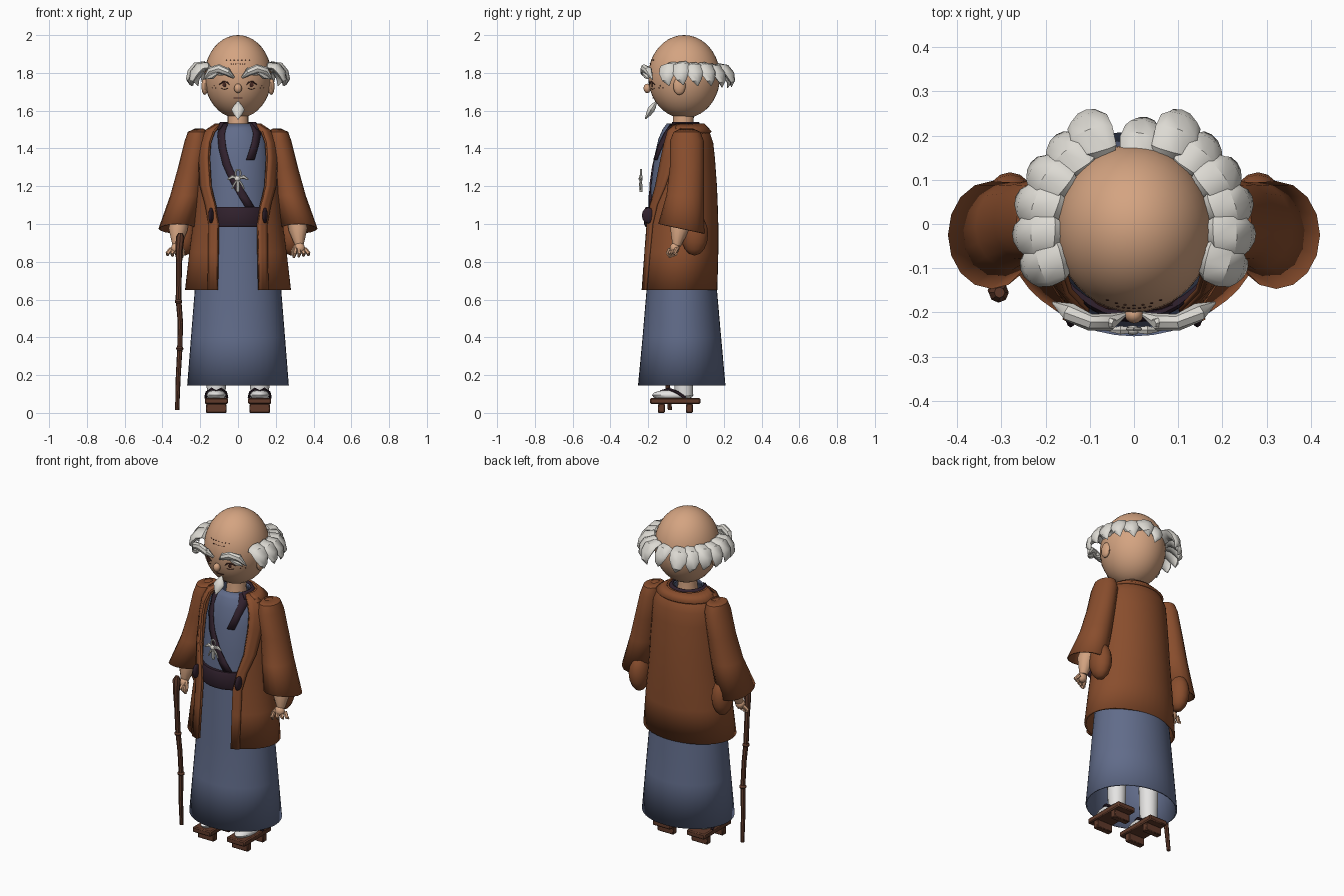
import bpy, bmesh, math
from mathutils import Vector

if "Cube" in bpy.data.objects:
    bpy.data.objects.remove(bpy.data.objects["Cube"])

def mat(name, rgb):
    m = bpy.data.materials.new(name)
    m.diffuse_color = (*rgb, 1)
    m.use_nodes = True
    m.node_tree.nodes["Principled BSDF"].inputs["Base Color"].default_value = m.diffuse_color
    return m

SKIN = mat("skin", (0.66, 0.37, 0.22))
COAT = mat("rust_cloth", (0.25, 0.075, 0.026))
ROBE = mat("blue_cloth", (0.12, 0.15, 0.255))
PLUM = mat("plum_cloth", (0.03, 0.015, 0.026))
HAIR = mat("white_hair", (0.72, 0.70, 0.65))
WOOD = mat("dark_wood", (0.115, 0.042, 0.023))
SOCK = mat("white_sock", (0.78, 0.77, 0.76))
LINE = mat("dark_line", (0.06, 0.02, 0.015))

def finish(name, bm, m):
    bmesh.ops.recalc_face_normals(bm, faces=bm.faces[:])
    me = bpy.data.meshes.new(name)
    bm.to_mesh(me)
    bm.free()
    me.materials.append(m)
    ob = bpy.data.objects.new(name, me)
    bpy.context.collection.objects.link(ob)
    return ob

def loft(name, rings, m, closed=True, caps=True, thick=0):
    """Skin a list of point rings."""
    bm = bmesh.new()
    vs = [[bm.verts.new(p) for p in r] for r in rings]
    n = len(rings[0])
    for a, b in zip(vs, vs[1:]):
        for i in range(n if closed else n - 1):
            j = (i + 1) % n
            bm.faces.new((a[i], a[j], b[j], b[i]))
    if caps and closed:
        bm.faces.new(vs[0])
        bm.faces.new(vs[-1])
    ob = finish(name, bm, m)
    if thick:
        s = ob.modifiers.new("thickness", 'SOLIDIFY')
        s.thickness, s.offset = thick, 0
    return ob

def tube(name, pts, radii, m, n=8, ref=(0, 1, 0)):
    """Tapered tube; a radius may be a (wide, thin) pair, thin lies nearest ref."""
    pts = [Vector(p) for p in pts]
    rings = []
    for i, p in enumerate(pts):
        t = (pts[min(i + 1, len(pts) - 1)] - pts[max(i - 1, 0)]).normalized()
        side = t.cross(Vector(ref)).normalized()
        nor = side.cross(t)
        r = radii[i] if isinstance(radii, (list, tuple)) else radii
        a, b = r if isinstance(r, tuple) else (r, r)
        rings.append([p + side * a * math.cos(k * math.tau / n) + nor * b * math.sin(k * math.tau / n)
                      for k in range(n)])
    return loft(name, rings, m)

def ball(name, c, r, m, seg=16):
    bm = bmesh.new()
    bmesh.ops.create_uvsphere(bm, u_segments=seg, v_segments=max(6, seg // 2), radius=1)
    for v in bm.verts:
        v.co = Vector((c[0] + v.co.x * r[0], c[1] + v.co.y * r[1], c[2] + v.co.z * r[2]))
    return finish(name, bm, m)

def box(name, c, size, m, bevel=0.006):
    bm = bmesh.new()
    bmesh.ops.create_cube(bm, size=1)
    for v in bm.verts:
        v.co = Vector([c[i] + v.co[i] * size[i] for i in range(3)])
    ob = finish(name, bm, m)
    b = ob.modifiers.new("bevel", 'BEVEL')
    b.width, b.segments = bevel, 1
    return ob

def sample(profile, z):
    """Linear lookup of (z, values...) rows."""
    for a, b in zip(profile, profile[1:]):
        if z <= b[0]:
            f = max(0, (z - a[0]) / (b[0] - a[0]))
            return [u + (v - u) * f for u, v in zip(a[1:], b[1:])]
    return profile[-1][1:]

def on_body(profile, t, z, grow=0):
    rx, y0, y1 = sample(profile, z)[:3]
    cy = (y0 + y1) / 2
    return Vector(((rx + grow) * math.sin(t), cy - ((y1 - y0) / 2 + grow) * math.cos(t), z))

# Garment profiles: z, half width, front y, back y (coat adds the front opening)
robe = [(.145, .265, -.25, .205), (.4, .245, -.226, .182), (.65, .225, -.205, .16), (1.0, .185, -.197, .14),
        (1.2, .18, -.182, .13), (1.35, .168, -.165, .12), (1.45, .148, -.142, .10), (1.5, .11, -.12, .07),
        (1.53, .078, -.098, .052)]
coat = [(.65, .275, -.235, .16, .108), (.85, .252, -.222, .165, .104), (1.0, .232, -.213, .165, .102),
        (1.1, .222, -.206, .162, .118), (1.2, .214, -.197, .158, .143), (1.35, .203, -.178, .147, .152),
        (1.43, .195, -.155, .138, .146), (1.49, .165, -.132, .118, .125), (1.525, .105, -.105, .08, .09)]

loft("robe", [[on_body(robe, k * math.tau / 40, r[0]) for k in range(40)] for r in robe],
     ROBE, caps=False, thick=.008)

def coat_ring(z):
    rx, _, _, op = sample(coat, z)
    t0 = math.asin(min(op / rx, .9))
    return [on_body(coat, t0 + (math.tau - 2 * t0) * k / 36, z) for k in range(37)]
loft("coat_body", [coat_ring(r[0]) for r in coat], COAT, closed=False, thick=.012)

# Coat lapels and back collar
for s, side in ((1, "left"), (-1, "right")):
    rows = []
    for r in coat:
        rx, _, _, op = r[1:]
        t0 = math.asin(min(op / rx, .9))
        t1 = math.asin(min((op + .045) / rx, .99))
        rows.append([on_body(coat, s * (t0 + (t1 - t0) * k / 3), r[0], .01) for k in range(4)])
    loft("lapel_" + side, rows, COAT, closed=False, thick=.014)
loft("coat_collar", [[on_body(coat, 1.2 + (math.tau - 2.4) * k / 20, z, g) for k in range(21)]
                     for z, g in ((1.485, .012), (1.527, .012))], COAT, closed=False, thick=.014)

# Robe collar: crossing bands plus a band behind the neck
def band(name, path):
    rows = []
    for x, z, w in path:
        row = []
        for k in (-1, 0, 1):
            rx = sample(robe, z)[0]
            t = math.asin(max(-.97, min(.97, (x + k * w) / rx)))
            row.append(on_body(robe, t, z, .008))
        rows.append(row)
    loft(name, rows, PLUM, closed=False, thick=.009)
band("collar_band_long", [(-.067, 1.528, .017), (-.083, 1.48, .017), (-.078, 1.4, .018), (-.055, 1.31, .02),
                          (-.015, 1.22, .022), (.03, 1.14, .023), (.065, 1.08, .023)])
band("collar_band_short", [(.075, 1.528, .016), (.095, 1.48, .018), (.085, 1.42, .018), (.062, 1.34, .02)])
loft("collar_back", [[on_body(robe, 1.0 + (math.tau - 2) * k / 20, z, g) for k in range(21)]
                     for z, g in ((1.5, .01), (1.537, .012))], PLUM, closed=False, thick=.012)

# Belt with side knots
loft("belt", [[Vector((.185 * math.sin(k * math.tau / 32), -.03 - ry * math.cos(k * math.tau / 32), z))
               for k in range(32)] for z, ry in ((.985, .185), (1.0, .193), (1.075, .191), (1.09, .183))], PLUM)
for s in (1, -1):
    ball("belt_knot", (s * .143, -.2, 1.045), (.014, .034, .042), PLUM, 12)

# Cord ornament on the chest
C = [Vector((.014 * math.sin(a), -.238, 1.268 + .02 * math.cos(a))) for a in [i * math.tau / 10 for i in range(11)]]
tube("ornament_ring", C, .005, HAIR, 6)
ball("ornament_knot", (-.003, -.24, 1.24), (.017, .011, .015), HAIR, 10)
for s in (1, -1):
    tube("ornament_loop", [(0, -.24, 1.24), (s * .03, -.24, 1.25), (s * .055, -.24, 1.235)], [.006, .011, .004], HAIR, 6)
    tube("ornament_tail", [(0, -.24, 1.24), (s * .02, -.24, 1.21), (s * .032, -.24, 1.185)], [.004, .006, .004], HAIR, 6)
tube("ornament_tassel", [(0, -.24, 1.24), (0, -.24, 1.2), (0, -.238, 1.17)], [.006, .011, .009], HAIR, 6)

# Sleeves, arms and hands: sleeve rows are x, y, z, half x, half y
sleeve = [(.205, .005, 1.502, .02, .03), (.213, .005, 1.485, .05, .068), (.218, .005, 1.44, .06, .085),
          (.245, .005, 1.3, .068, .087), (.275, -.005, 1.15, .08, .095), (.322, -.025, .975, .095, .118)]
for s, side in ((1, "left"), (-1, "right")):
    rings = [[Vector((s * (x + rx * math.cos(a)), y + ry * math.sin(a),
                      z - (.025 * math.sin(a) if z < 1 else 0)))
              for a in [k * math.tau / 16 for k in range(16)]] for x, y, z, rx, ry in sleeve]
    ob = loft("sleeve_" + side, rings, COAT, caps=False, thick=.008)
    ball("shoulder_" + side, (s * .21, .005, 1.46), (.05, .07, .045), COAT)
    ball("sleeve_pouch_" + side, (s * .28, .045, .945), (.058, .072, .112), COAT)
    tube("forearm_" + side, [(s * .29, 0, 1.12), (s * .318, -.035, .97), (s * .325, -.05, .885)],
         [.045, .05, .022], SKIN, 12)
    ball("palm_" + side, (s * .325, -.06, .872), (.03, .026, .03), SKIN, 12)
    for k in range(4):
        x, y = .305 + k * .016, -.085 + k * .012
        tube("finger_" + side, [(s * x, y, .87), (s * (x + .008 * k - .004), y - .012, .845),
                                (s * (x + .01 * k - .01), y + .002, .823 + .004 * k)], [.011, .011, .007], SKIN, 6)
    tube("thumb_" + side, [(s * .31, -.06, .885), (s * .292, -.08, .86), (s * .285, -.09, .835)],
         [.012, .011, .006], SKIN, 6)

# Walking stick
tube("walking_stick", [(-.322, -.085, .015), (-.317, -.1, .18), (-.308, -.11, .34), (-.305, -.125, .48),
                       (-.315, -.13, .6), (-.312, -.145, .76), (-.312, -.15, .86), (-.306, -.155, .93), (-.304, -.155, .952)],
     [.011, .013, .014, .014, .015, .015, .019, .023, .012], WOOD)
for x, y, z in ((-.308, -.11, .34), (-.315, -.13, .59)):
    ball("stick_knob", (x, y, z), (.021, .021, .014), WOOD, 10)

# Feet and wooden sandals
for s, side in ((1, "left"), (-1, "right")):
    cx = s * .115
    box("sandal_board_" + side, (cx, -.057, .063), (.122, .265, .033), WOOD)
    for y in (-.13, .018):
        box("sandal_tooth_" + side, (cx, y, .024), (.108, .036, .048), WOOD, .004)
    tube("sock_leg_" + side, [(cx, -.01, .09), (cx, -.012, .16), (cx, -.012, .3)], [.048, .052, .056], SOCK, 14)
    ball("sock_foot_" + side, (cx, -.07, .094), (.052, .11, .03), SOCK)
    for e in (1, -1):
        tube("sandal_strap_" + side, [(cx + e * .056, -.005, .08), (cx + e * .05, -.045, .108),
                                      (cx + e * .025, -.09, .126), (cx, -.135, .112)], .008, PLUM, 6)

# Head, neck, nose and ears
ball("head", (0, -.01, 1.78), (.178, .19, .22), SKIN, 40)
tube("neck", [(0, -.015, 1.47), (0, -.015, 1.53), (0, -.012, 1.62)], [.065, .055, .055], SKIN, 20)
ball("nose", (0, -.205, 1.718), (.021, .02, .025), SKIN, 12)
for s in (1, -1):
    ball("ear", (s * .176, -.035, 1.73), (.018, .033, .047), SKIN, 14)

def face(x, z, out=.002):
    return Vector((x, -.01 - .19 * math.sqrt(1 - (x / .178) ** 2 - ((z - 1.78) / .22) ** 2) - out, z))

# Painted face lines, eyes and mouth
for s in (1, -1):
    tube("eye_lash", [face(s * x, z) for x, z in ((.045, 1.738), (.06, 1.752), (.08, 1.752), (.1, 1.738))],
         [.002, .004, .004, .002], LINE, 6)
    ball("eye", face(s * .072, 1.738, 0), (.011, .004, .014), LINE, 10)
    tube("eye_fold", [face(s * x, z) for x, z in ((.052, 1.718), (.07, 1.712), (.09, 1.718))], .0015, LINE, 4)
    for k in range(3):
        ball("freckle", face(s * (.118 + .009 * k), 1.72 + .012 * (k % 2), 0), (.003, .003, .003), LINE, 6)
for k in range(-3, 4):
    for z, w in ((1.848, .012), (1.868, .02)):
        ball("forehead_mark", face(k * w, z, 0), (.004, .002, .0025), LINE, 6)
tube("mouth", [face(x, 1.667) for x in (-.024, 0, .024)], .003, LINE, 6)

# Beard and brows
tube("goatee", [(0, -.158, 1.648), (0, -.172, 1.625), (0, -.185, 1.605), (0, -.2, 1.58), (0, -.216, 1.555)],
     [.004, (.024, .016), (.035, .02), (.022, .014), .002], HAIR, 10)
for s in (1, -1):
    tube("brow", [(s * .022, -.205, 1.775), (s * .055, -.222, 1.803), (s * .1, -.222, 1.822),
                  (s * .145, -.2, 1.812), (s * .183, -.178, 1.765)], [.006, .02, (.024, .019), .022, .003], HAIR, 8)
    for x, z in ((.075, 1.77), (.14, 1.75)):
        tube("brow_tuft", [(s * (x - .03), -.225, z + .05), (s * x, -.228 + x * .15, z + .033),
                           (s * (x + .03), -.225 + x * .2, z + .018)], [.01, .017, .002], HAIR, 6)

# Ring of overlapping hair clumps around the sides and back
petal = [(.155, 1.815, .03, .012), (.185, 1.838, .046, .019), (.222, 1.83, .05, .023), (.25, 1.798, .045, .02),
         (.262, 1.762, .027, .013), (.252, 1.732, .002, .002)]
for i, deg in enumerate((-28, -10, 8, 26, 44, 62, 90, 118, 136, 154, 172, 190, 208)):
    a = math.radians(deg)
    k = {62: 1.06, 118: 1.06, 90: .92}.get(deg, 1.0)
    dz = -.012 * max(0, math.sin(a))
    out = Vector((math.cos(a), math.sin(a) * .97, 0))
    tan = Vector((-math.sin(a), math.cos(a), 0)) * (1 if deg < 90 else -1)
    pts = [out * (r * k) + tan * (.035 * j / 5) + Vector((0, -.005, z + dz + .004 * (i % 2)))
           for j, (r, z, w, h) in enumerate(petal)]
    tube("hair_clump", pts, [(w * k, h) for r, z, w, h in petal], HAIR, 8, ref=(out.x, out.y, 1.1))

# Smooth the soft parts, keep hard edges
for o in bpy.context.scene.objects:
    o.select_set(True)
    bpy.context.view_layer.objects.active = o
bpy.ops.object.shade_smooth_by_angle(angle=math.radians(40))
